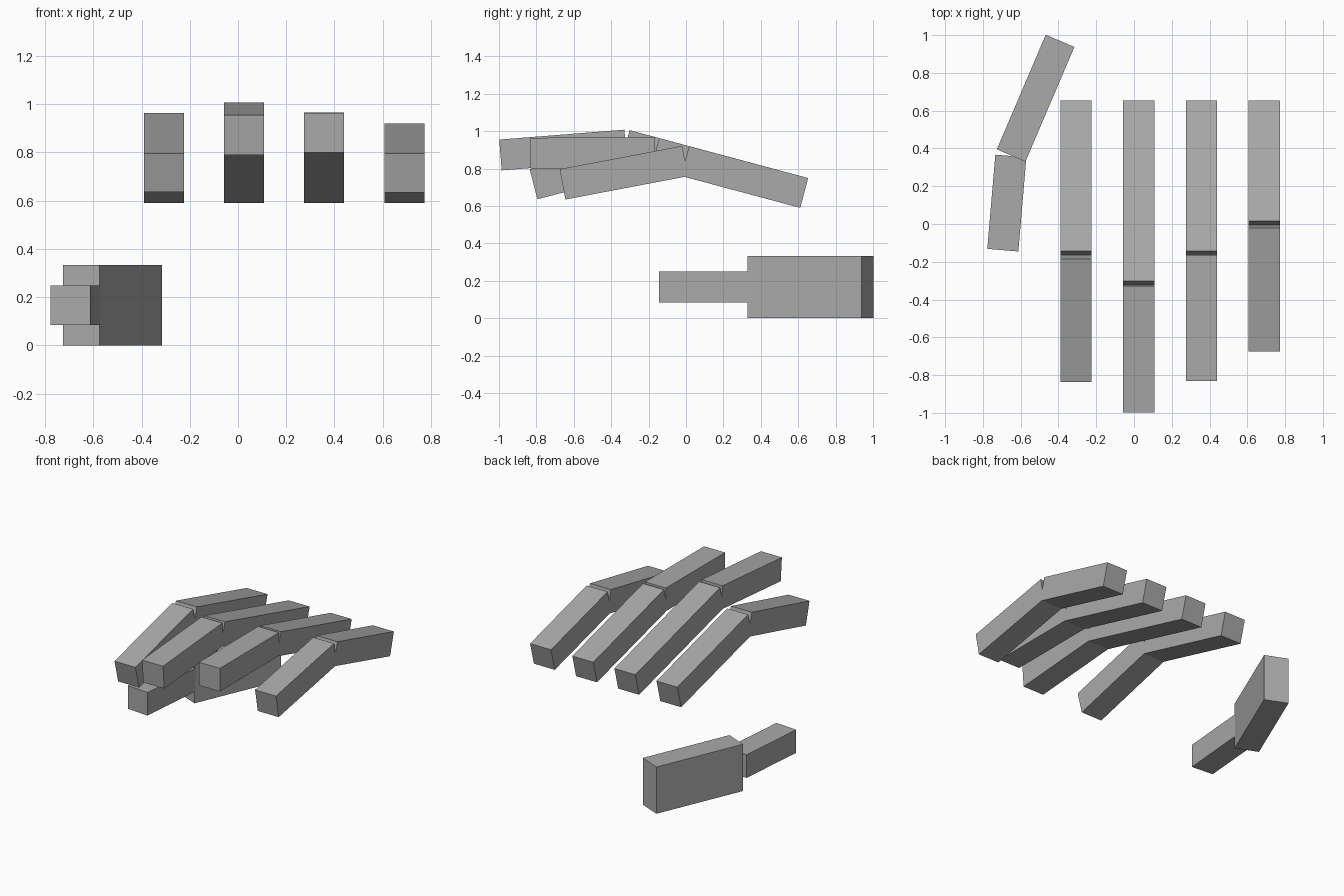
import bpy
from mathutils import Vector, Matrix

if "Cube" in bpy.data.objects:
    bpy.data.objects.remove(bpy.data.objects["Cube"])

W = 0.165  # common bar thickness

grey = bpy.data.materials.new("mid_grey")
grey.diffuse_color = (0.4, 0.4, 0.4, 1)
grey.use_nodes = True
grey.node_tree.nodes["Principled BSDF"].inputs["Base Color"].default_value = grey.diffuse_color


def bar(name, a, b, height=W):
    """Square-ended box running from point a to point b."""
    a, b = Vector(a), Vector(b)
    d = b - a
    bpy.ops.mesh.primitive_cube_add(size=1)
    ob = bpy.context.object
    ob.name = name
    ob.data.transform(Matrix.Diagonal((W, d.length, height, 1)))
    ob.data.transform(Matrix.Translation((a + b) / 2) @ d.to_track_quat('Y', 'Z').to_matrix().to_4x4())
    ob.data.materials.append(grey)


# Fingers: name, x, joint (y, z), tip (y, z); all share the same root
ROOT = (0.632, 0.6695)
fingers = [
    ("index", -0.307, (-0.165, 0.883), (-0.815, 0.716)),
    ("middle", 0.025, (-0.323, 0.9255), (-0.992, 0.8725)),
    ("ring", 0.357, (-0.165, 0.883), (-0.832, 0.882)),
    ("little", 0.690, (-0.005, 0.840), (-0.660, 0.7155)),
]
for name, x, joint, tip in fingers:
    bar(name + "_finger_base", (x, *joint), (x, *ROOT))
    bar(name + "_finger_tip", (x, *tip), (x, *joint))

# Thumb: tall base segment and a slimmer tip
Z = 0.1667
bar("thumb_base", (-0.6505, 0.3625, Z), (-0.3915, 0.9695, Z), 2 * Z)
bar("thumb_tip", (-0.6945, -0.1385, Z), (-0.652, 0.360, Z))
